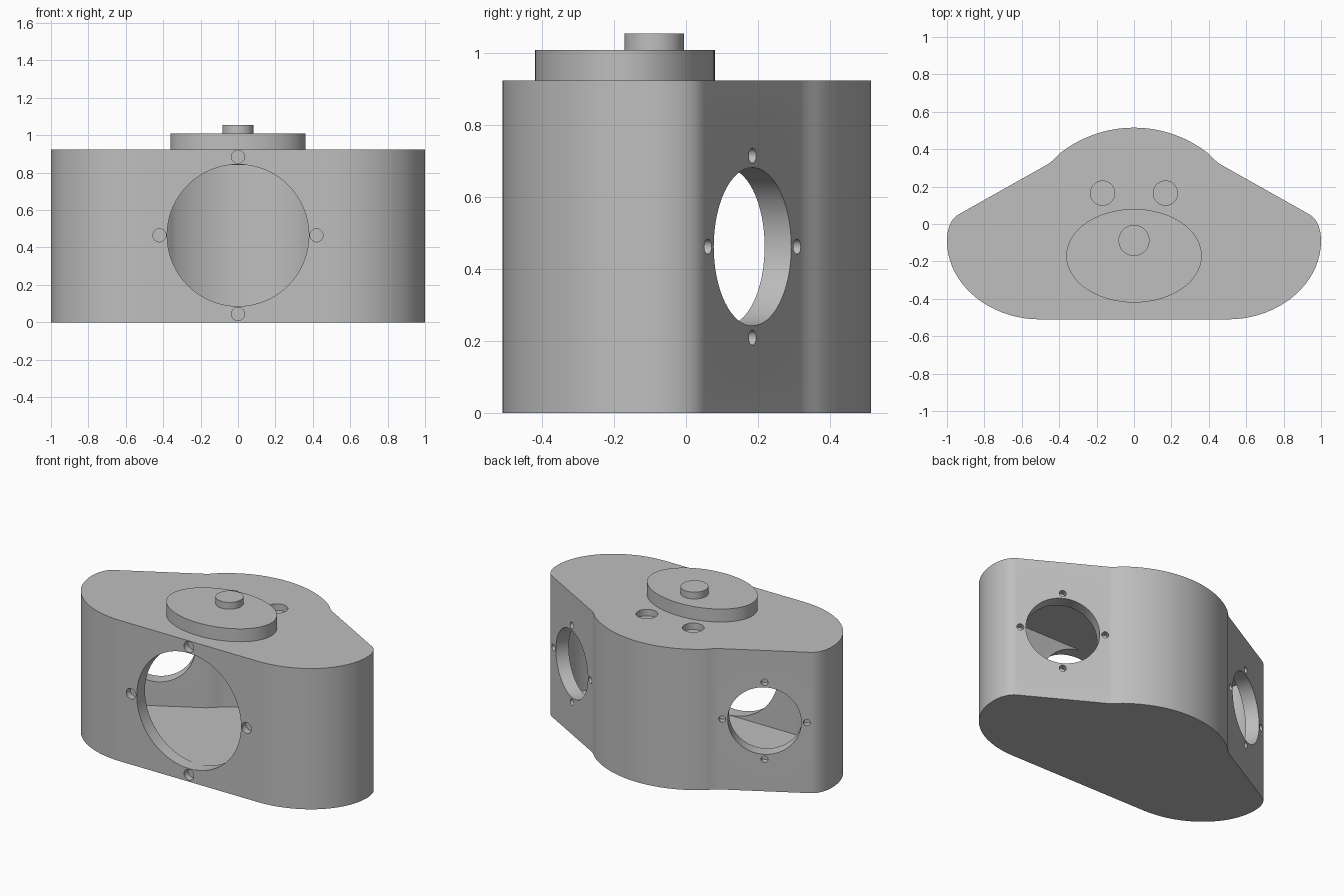
import bpy, bmesh, math
from mathutils import Vector, Matrix
from mathutils.geometry import interpolate_bezier

if "Cube" in bpy.data.objects:
    bpy.data.objects.remove(bpy.data.objects["Cube"])

WALL, HEIGHT = 0.085, 0.925

grey = bpy.data.materials.new("plain grey")
grey.use_nodes = True
colour = (0.52, 0.52, 0.52, 1)
grey.diffuse_color = colour
grey.node_tree.nodes["Principled BSDF"].inputs["Base Color"].default_value = colour


def make_object(name, bm):
    bmesh.ops.recalc_face_normals(bm, faces=bm.faces)
    mesh = bpy.data.meshes.new(name)
    bm.to_mesh(mesh)
    bm.free()
    mesh.materials.append(grey)
    obj = bpy.data.objects.new(name, mesh)
    bpy.context.collection.objects.link(obj)
    return obj


def prism(name, outline, z0, z1):
    bm = bmesh.new()
    base = bm.faces.new([bm.verts.new((p.x, p.y, z0)) for p in outline])
    top = bmesh.ops.extrude_face_region(bm, geom=[base])["geom"]
    bmesh.ops.translate(bm, vec=(0, 0, z1 - z0),
                        verts=[v for v in top if isinstance(v, bmesh.types.BMVert)])
    return make_object(name, bm)


def cylinder(name, centre, axis, radius, length, segments=64):
    """Cylinder centred on a point and turned along an axis."""
    bm = bmesh.new()
    turn = Vector(axis).to_track_quat('Z', 'Y').to_matrix().to_4x4()
    bmesh.ops.create_cone(bm, cap_ends=True, segments=segments, radius1=radius,
                          radius2=radius, depth=length,
                          matrix=Matrix.Translation(centre) @ turn)
    return make_object(name, bm)


def body_outline():
    """Right half from the front corner to the back, then mirrored."""
    def curve(a, ha, hb, b, n):
        return interpolate_bezier(Vector(a), Vector(ha), Vector(hb), Vector(b), n)
    half = curve((.5, -.51), (.776, -.51), (1, -.32), (1, -.09), 20)
    half += curve((1, -.09), (1, -.03), (.98, .028), (.94, .05), 9)[1:]
    half += curve((.46, .32), (.44, .332), (.42, .355), (.4, .375), 5)
    start = math.asin(.4 / .64)
    half += [Vector((.64 * math.sin(start * (1 - i / 14)),
                     .64 * math.cos(start * (1 - i / 14)) - .125)) for i in range(1, 15)]
    half = [p.to_2d() for p in half]
    return half + [Vector((-p.x, p.y)) for p in reversed(half[:-1])]


def inset(points, amount):
    """Move a counter-clockwise outline inwards by an even amount."""
    result = []
    for i, p in enumerate(points):
        a = (p - points[i - 1]).normalized()
        b = (points[(i + 1) % len(points)] - p).normalized()
        na, nb = Vector((-a.y, a.x)), Vector((-b.y, b.x))
        result.append(p + (na + nb) * amount / (1 + na.dot(nb)))
    return result


def cut(obj, cutter):
    mod = obj.modifiers.new("cut", 'BOOLEAN')
    mod.operation, mod.solver, mod.object = 'DIFFERENCE', 'EXACT', cutter
    bpy.context.view_layer.objects.active = obj
    bpy.ops.object.modifier_apply(modifier=mod.name)
    bpy.data.objects.remove(cutter)


def port(obj, centre, normal, radius, ring, bolt_radius):
    """Round opening through the wall with four blind bolt holes round it."""
    centre, normal = Vector(centre), Vector(normal).normalized()
    cut(obj, cylinder("port_cutter", centre, normal, radius, WALL * 2.6))
    side, up = normal.cross((0, 0, 1)), Vector((0, 0, 1))
    for offset in (side, -side, up, -up):
        cut(obj, cylinder("bolt_cutter", centre + offset * ring, normal,
                          bolt_radius, WALL, 24))


# Hollow housing
outline = body_outline()
housing = prism("housing", outline, 0, HEIGHT)
cut(housing, prism("cavity_cutter", inset(outline, WALL), WALL, HEIGHT - WALL))

# Front port and the two angled rear ports
port(housing, (0, -.51, .465), (0, -1, 0), .379, .42, .035)
for s in (-1, 1):
    port(housing, (s * .7, .185, .4625), (s * .27, .48, 0), .22, .253, .021)
    # Blind holes in the top
    cut(housing, cylinder("top_hole_cutter", (s * .168, .165, HEIGHT), (0, 0, 1),
                          .065, WALL, 40))

# Oval lid and its knob
oval = [Vector((.362 * math.cos(t), .25 * math.sin(t) - .17))
        for t in (math.tau * i / 72 for i in range(72))]
lid = prism("lid", oval, HEIGHT, 1.01)
knob = cylinder("lid_knob", (0, -.088, 1.0325), (0, 0, 1), .083, .045, 48)

# Smooth round walls, sharp rims
for obj in (housing, lid, knob):
    bpy.ops.object.select_all(action='DESELECT')
    obj.select_set(True)
    bpy.context.view_layer.objects.active = obj
    bpy.ops.object.shade_smooth_by_angle(angle=math.radians(30))
